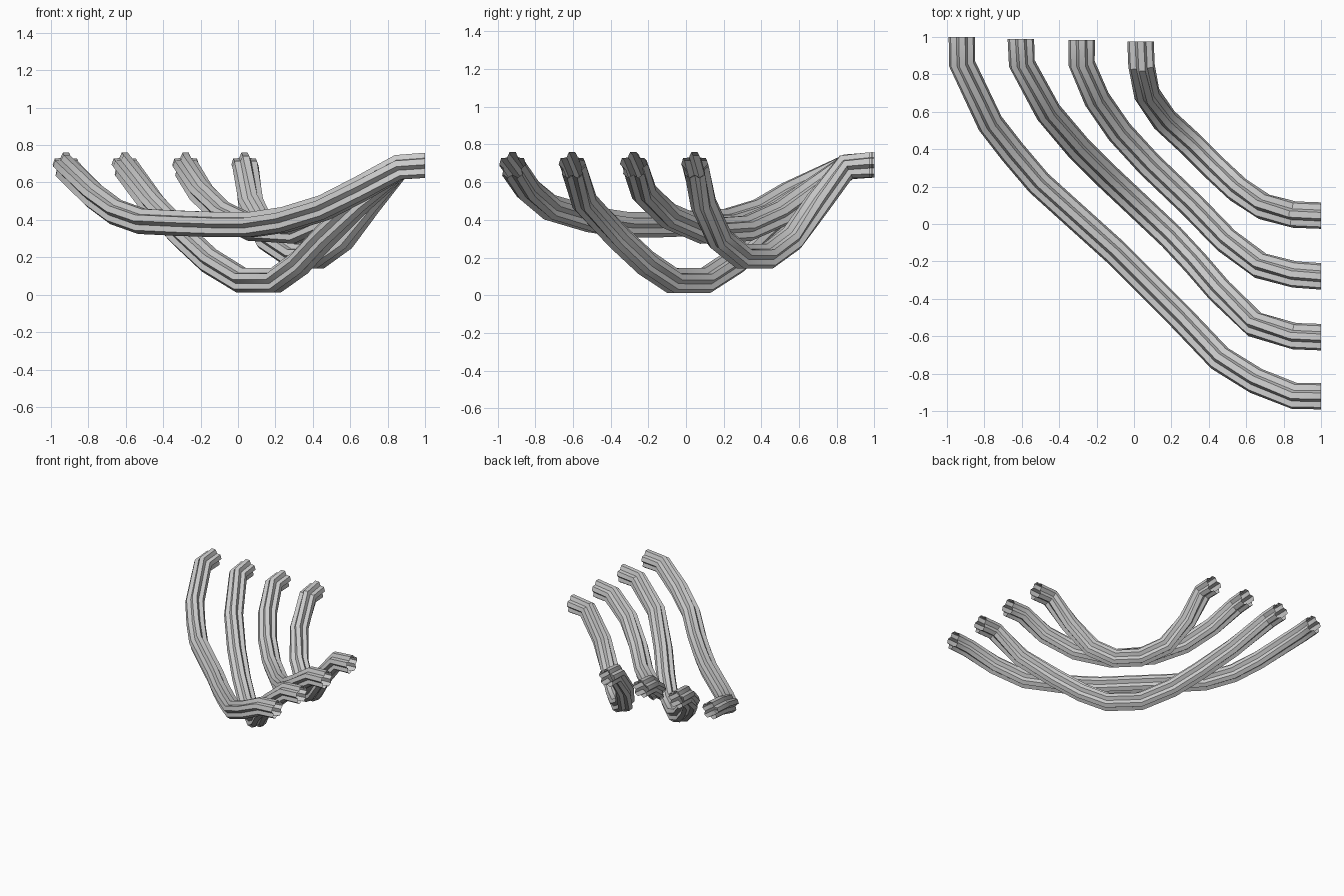
import bpy, bmesh
from math import sin, cos, pi
from mathutils import Vector

if "Cube" in bpy.data.objects:
    bpy.data.objects.remove(bpy.data.objects["Cube"])

# Five-lobed bundle outline: two crest points and one groove per lobe
OUTLINE = []
for i in range(5):
    a = pi / 2 + i * 2 * pi / 5
    for off, r in ((-0.24, 0.071), (0.24, 0.071), (pi / 5, 0.050)):
        OUTLINE.append((r * cos(a + off), r * sin(a + off)))


def hanging_cable(name, pts):
    pts = [Vector(p) for p in pts]
    n = len(pts)
    bm = bmesh.new()
    rings = []
    for i, p in enumerate(pts):
        # mitred section at each bend; the end sections stay upright
        d_in = (p - pts[i - 1]).normalized() if i else None
        d_out = (pts[i + 1] - p).normalized() if i < n - 1 else None
        if d_in is None:
            t = Vector((0, -1, 0))
        elif d_out is None:
            t = Vector((1, 0, 0))
        else:
            t = (d_in + d_out).normalized()
        side = t.cross(Vector((0, 0, 1))).normalized()
        up = side.cross(t)
        rings.append([bm.verts.new(p + side * u + up * v) for u, v in OUTLINE])
    m = len(OUTLINE)
    for r0, r1 in zip(rings, rings[1:]):
        for k in range(m):
            bm.faces.new((r0[k], r0[(k + 1) % m], r1[(k + 1) % m], r1[k]))
    bmesh.ops.recalc_face_normals(bm, faces=bm.faces)
    mesh = bpy.data.meshes.new(name)
    bm.to_mesh(mesh)
    bm.free()
    ob = bpy.data.objects.new(name, mesh)
    bpy.context.collection.objects.link(ob)
    bpy.context.view_layer.objects.active = ob
    ob.select_set(True)
    bpy.ops.object.shade_smooth_by_angle(angle=0.6)
    ob.select_set(False)


# Longest cable, shallow sag
hanging_cable("outer_cable", [
    (-.92, 1, .69), (-.92, .86, .68), (-.77, .54, .53), (-.65, .385, .44),
    (-.51, .22, .39), (-.3, .03, .38), (-.1, -.15, .373), (.07, -.32, .373),
    (.25, -.5, .40), (.46, -.72, .465), (.655, -.84, .565), (.86, -.92, .68), (1, -.92, .69)])

# Deepest sag
hanging_cable("deep_cable", [
    (-.605, .99, .69), (-.6, .86, .68), (-.46, .6, .49), (-.3, .41, .32),
    (-.15, .26, .18), (.02, .1, .076), (.2, -.07, .076), (.33, -.21, .17),
    (.46, -.36, .31), (.65, -.54, .50), (.86, -.6, .68), (1, -.605, .69)])

# Third cable, shallow sag
hanging_cable("middle_cable", [
    (-.28, .985, .69), (-.28, .86, .68), (-.2, .67, .55), (-.08, .495, .43),
    (.08, .32, .353), (.31, .10, .338), (.495, -.09, .42), (.68, -.225, .55),
    (.86, -.27, .68), (1, -.28, .69)])

# Shortest cable, tight sag
hanging_cable("inner_cable", [
    (.035, .975, .69), (.04, .85, .68), (.067, .7, .49), (.16, .56, .30),
    (.3, .43, .205), (.43, .3, .205), (.56, .18, .30), (.7, .09, .49),
    (.86, .05, .68), (1, .045, .69)])
